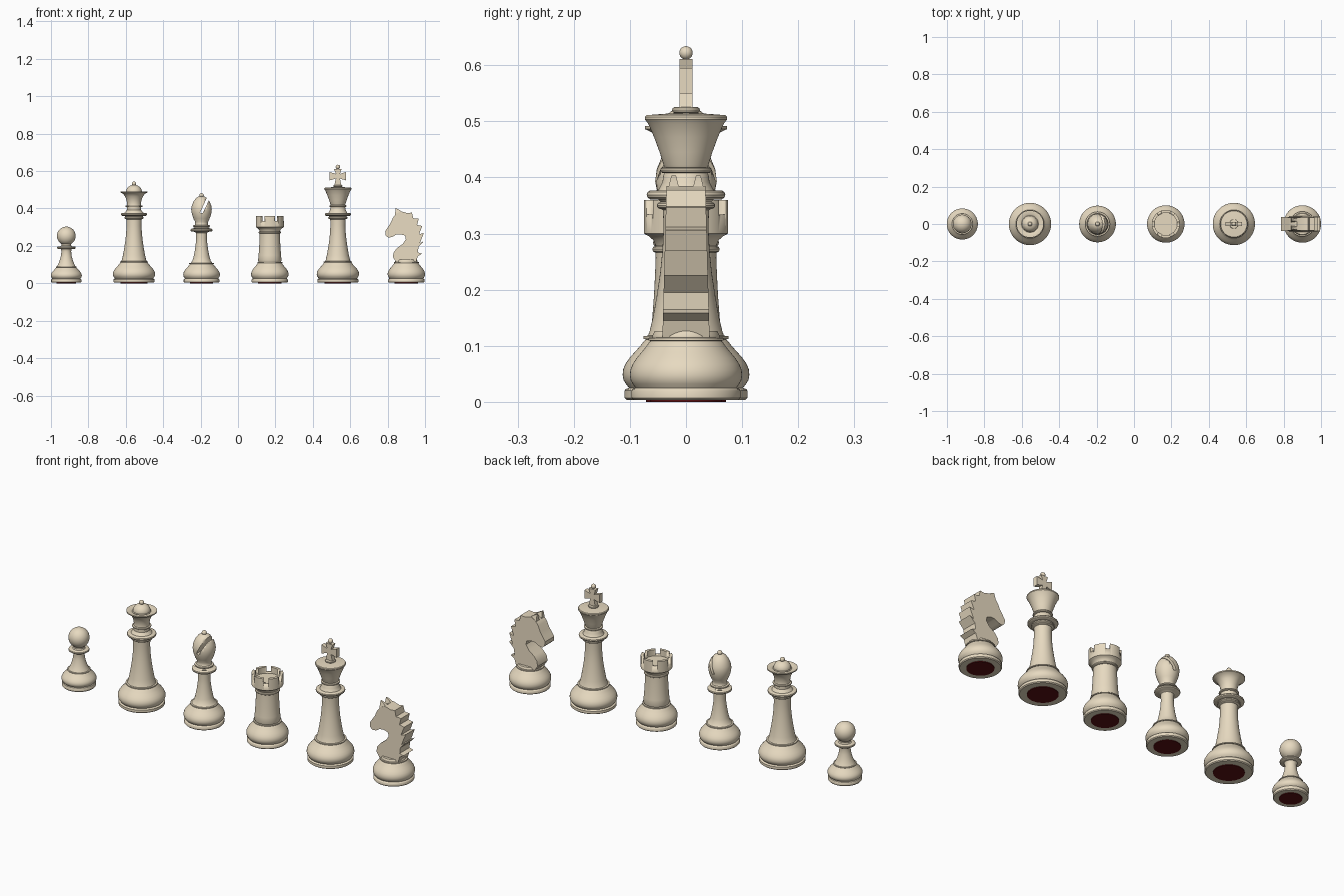
import bpy, bmesh
from math import sin, cos, pi, radians
from mathutils import Matrix

if "Cube" in bpy.data.objects:
    bpy.data.objects.remove(bpy.data.objects["Cube"])

def material(name, rgb):
    m = bpy.data.materials.new(name)
    m.diffuse_color = (*rgb, 1)
    m.use_nodes = True
    m.node_tree.nodes["Principled BSDF"].inputs["Base Color"].default_value = m.diffuse_color
    return m

IVORY = material("ivory", (0.8, 0.7, 0.53))
FELT = material("felt", (0.1, 0.005, 0.006))

def finish(bm, name, mat=IVORY, angle=35):
    bmesh.ops.remove_doubles(bm, verts=bm.verts, dist=1e-5)
    bmesh.ops.recalc_face_normals(bm, faces=bm.faces)
    me = bpy.data.meshes.new(name)
    bm.to_mesh(me)
    bm.free()
    ob = bpy.data.objects.new(name, me)
    bpy.context.collection.objects.link(ob)
    me.materials.append(mat)
    for p in me.polygons:
        p.use_smooth = True
    me.set_sharp_from_angle(angle=radians(angle))
    return ob

def lathe(name, x, prof, mat=IVORY, n=64):
    """Revolve an (r, z) profile about the vertical axis at x."""
    bm = bmesh.new()
    vs = [bm.verts.new((x + r, 0, z)) for r, z in prof]
    es = [bm.edges.new(p) for p in zip(vs, vs[1:])]
    bmesh.ops.spin(bm, geom=vs + es, cent=(x, 0, 0), axis=(0, 0, 1), angle=2 * pi, steps=n)
    return finish(bm, name, mat)

def prism(name, outline, half, y=0.0):
    """Extrude an (x, z) outline along y; half(z) is the half depth."""
    bm = bmesh.new()
    f = [bm.verts.new((x, y - half(z), z)) for x, z in outline]
    b = [bm.verts.new((x, y + half(z), z)) for x, z in outline]
    bm.faces.new(f)
    bm.faces.new(b[::-1])
    for i in range(len(f)):
        j = (i + 1) % len(f)
        bm.faces.new((f[i], b[i], b[j], f[j]))
    return finish(bm, name)

def arc(r, z, a0, a1, n=12, rz=None):
    """Profile arc; angle measured from straight down."""
    rz = rz or r
    return [(max(0, r * sin(radians(a0 + (a1 - a0) * i / n))),
             z - rz * cos(radians(a0 + (a1 - a0) * i / n))) for i in range(n + 1)]

def base(r, h):
    """Plinth disc, groove, bulging foot and top ring."""
    foot = [(.95, .08), (.985, .15), (1, .25), (.99, .36), (.95, .47), (.88, .59), (.79, .71),
            (.71, .82), (.66, .9), (.63, .93), (.67, .94), (.67, .99), (.6, 1)]
    return ([(0, .003), (.93 * r, .003), (.97 * r, .007), (.97 * r, .02), (.95 * r, .023), (.9 * r, .025)]
            + [(a * r, .025 + b * (h - .025)) for a, b in foot])

def ring(r, z, t, inner):
    """Rounded collar bead of thickness t."""
    return [(inner, z - t / 2), (r - t * .4, z - t / 2), (r - t * .1, z - t * .3), (r, z),
            (r - t * .1, z + t * .3), (r - t * .4, z + t / 2), (inner, z + t / 2)]

def felt(name, x, r):
    lathe(name + "_felt", x, [(0, 0), (.63 * r, 0), (.63 * r, .005), (0, .005)], FELT)

def cut(ob, cutter):
    cutter.hide_render = True
    cutter.hide_viewport = True
    m = ob.modifiers.new("cut", 'BOOLEAN')
    m.object = cutter
    m.operation = 'DIFFERENCE'
    m.solver = 'EXACT'

# centres
PX, QX, BX, RX, KX, NX = -.918, -.556, -.195, .17, .534, .9
for nm, x, r in (("pawn", PX, .083), ("queen", QX, .113), ("bishop", BX, .098),
                 ("rook", RX, .1), ("king", KX, .113), ("knight", NX, .1)):
    felt(nm, x, r)

# pawn
lathe("pawn_body", PX, base(.083, .09) + [(.044, .1), (.036, .12), (.029, .145), (.026, .17), (.028, .18)]
      + ring(.05, .191, .014, .03) + [(.026, .203)] + arc(.05, .253, 32, 180, 20))

# shared tall shaft and collar of the royal pair
shaft = base(.113, .118) + [(.065, .125), (.059, .15), (.052, .19), (.046, .23), (.042, .27),
                            (.04, .31), (.041, .342)]
collar = ring(.052, .35, .012, .045) + ring(.07, .369, .016, .05)

# queen: neck, flared coronet, dome and bead
lathe("queen_body", QX, shaft + collar + [(.045, .383), (.038, .392), (.038, .405)]
      + ring(.046, .412, .01, .038) + [(.037, .425), (.04, .445), (.048, .465), (.06, .48),
      (.073, .486), (.073, .492), (.055, .492), (.045, .487)]
      + arc(.042, .49, 90, 168, 10, .036))
lathe("queen_bead", QX, arc(.012, .532, 0, 180, 12))

# king: flared crown and cross
lathe("king_body", KX, shaft + collar + [(.048, .38), (.042, .392), (.04, .405)]
      + ring(.046, .413, .01, .038) + [(.04, .422), (.047, .445), (.057, .472), (.067, .495),
      (.073, .503), (.073, .508), (.07, .511), (.03, .514)]
      + ring(.025, .52, .011, .02) + [(0, .526)])
half_cross = [(.02, .522), (.017, .532), (.011, .56), (.044, .55), (.044, .595), (.011, .585), (.02, .611)]
prism("king_cross", [(KX + a, z) for a, z in half_cross] + [(KX - a, z) for a, z in half_cross[::-1]],
      lambda z: .012)
lathe("king_bead", KX, arc(.012, .622, 0, 180, 12))

# bishop: mitre with a slanted slot
bishop = lathe("bishop_body", BX, base(.098, .108) + [(.05, .118), (.043, .14), (.036, .175), (.031, .21),
      (.029, .24), (.03, .27)] + ring(.059, .284, .016, .04) + [(.045, .295), (.038, .3)]
      + ring(.046, .306, .01, .036) + [(.034, .315), (.034, .328), (.043, .345), (.051, .368), (.055, .393), (.052, .415),
      (.043, .437), (.03, .455), (.016, .464), (0, .466)])
lathe("bishop_bead", BX, arc(.012, .47, 0, 180, 12))
slot = prism("bishop_slot_cutter", [(BX - .008, .378), (BX + .006, .374), (BX + .052, .47), (BX + .038, .478)],
             lambda z: .1)
cut(bishop, slot)

# rook: recessed turret with six notches
rook = lathe("rook_body", RX, base(.1, .115) + [(.063, .122), (.06, .15), (.057, .19), (.055, .23), (.054, .26)]
      + ring(.06, .272, .012, .054) + [(.055, .28), (.058, .288), (.066, .295), (.075, .3), (.075, .36), (.06, .36), (.06, .328), (0, .328)])
bm = bmesh.new()
for i in range(6):
    a = i * pi / 3
    bmesh.ops.create_cube(bm, size=1, matrix=Matrix.Translation((RX + .07 * cos(a), .07 * sin(a), .36))
                          @ Matrix.Rotation(a, 4, 'Z') @ Matrix.Diagonal((.05, .022, .052, 1)))
cut(rook, finish(bm, "rook_notch_cutter"))

# knight: pedestal, flat carved horse head with jagged mane, two ears
lathe("knight_base", NX, base(.1, .115) + [(.06, .118), (.056, .126), (0, .128)])
head = [(.845, .115), (.828, .14), (.832, .165), (.85, .188), (.88, .21), (.897, .235), (.893, .255),
        (.87, .262), (.845, .26), (.826, .248), (.803, .244), (.79, .256), (.787, .278), (.8, .298),
        (.815, .32), (.828, .35), (.845, .372), (.872, .385), (.905, .375), (.93, .378), (.937, .348),
        (.966, .346), (.958, .312), (.985, .306), (.968, .262), (.994, .27), (.972, .214), (.994, .226),
        (.965, .195), (.962, .165), (.984, .158), (.962, .145), (.952, .115)]
prism("knight_head", head, lambda z: .042 - .027 * (z - .115))
for s, side in ((-1, "left"), (1, "right")):
    prism("knight_ear_" + side, [(.84, .368), (.842, .403), (.862, .393), (.885, .375)],
          lambda z: .013 - .25 * (z - .368), s * .022)
